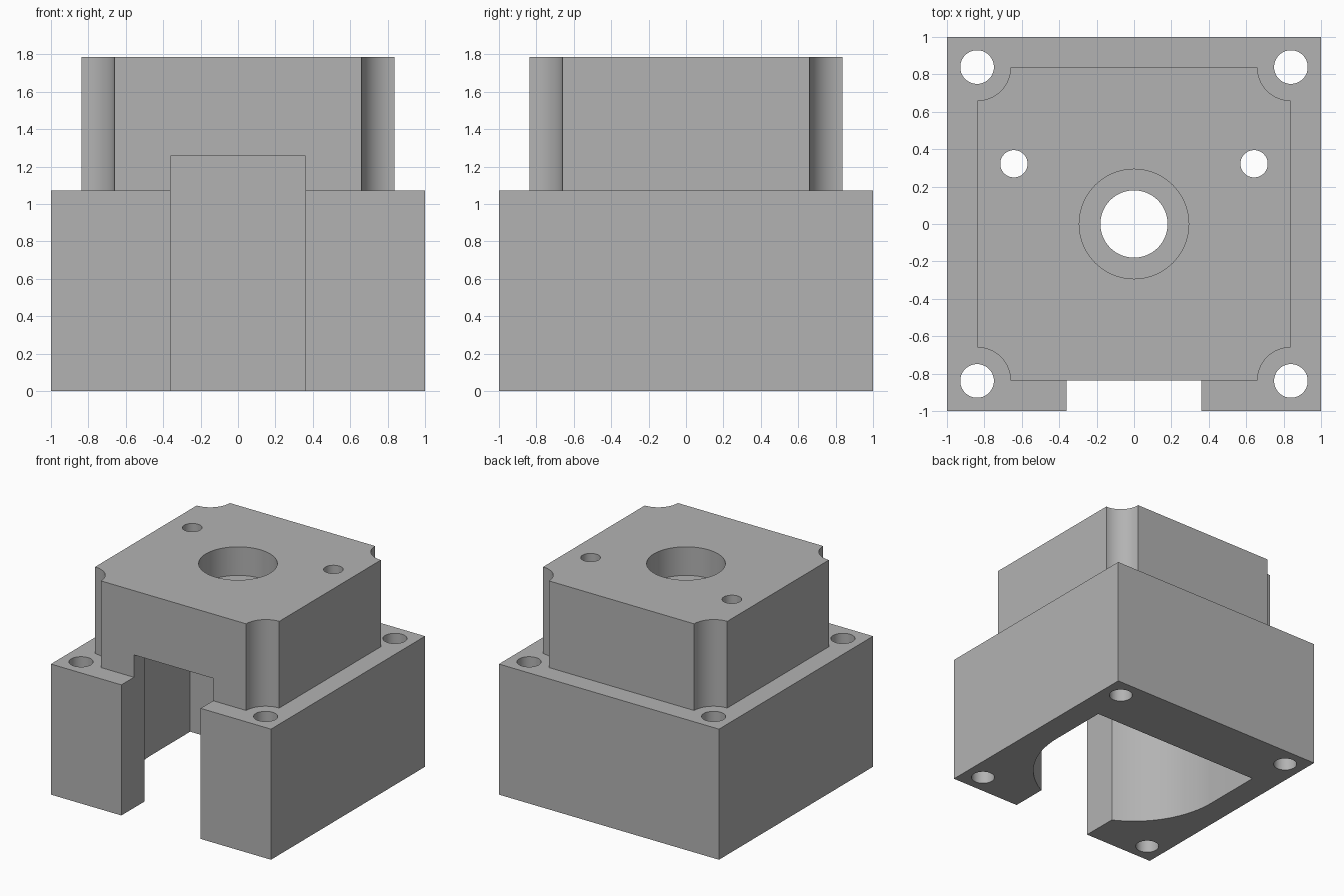
import bpy
import bmesh
from math import acos, cos, sin, pi, radians

default_cube = bpy.data.objects.get("Cube")
if default_cube:
    bpy.data.objects.remove(default_cube, do_unlink=True)

HEIGHT, SHOULDER, CEILING = 1.785, 1.073, 1.257
BLOCK, NOTCH_R = 0.837, 0.177
CAVITY_R, CAVITY_BACK, SLOT = 0.787, 0.503, 0.36

grey = bpy.data.materials.new("plain grey")
grey.use_nodes = True
colour = (0.45, 0.45, 0.45, 1)
grey.diffuse_color = colour
grey.node_tree.nodes["Principled BSDF"].inputs["Base Color"].default_value = colour


def arc(cx, cy, r, start, end, steps):
    """Points along an arc, both ends included."""
    angles = [start + (end - start) * i / steps for i in range(steps + 1)]
    return [(cx + r * cos(a), cy + r * sin(a)) for a in angles]


def prism(name, outline, z0, z1):
    """Extrude a closed outline from z0 to z1."""
    bm = bmesh.new()
    face = bm.faces.new([bm.verts.new((x, y, z0)) for x, y in outline])
    top = bmesh.ops.extrude_face_region(bm, geom=[face])["geom"]
    for v in top:
        if isinstance(v, bmesh.types.BMVert):
            v.co.z = z1
    bmesh.ops.recalc_face_normals(bm, faces=bm.faces[:])
    mesh = bpy.data.meshes.new(name)
    bm.to_mesh(mesh)
    bm.free()
    mesh.materials.append(grey)
    obj = bpy.data.objects.new(name, mesh)
    bpy.context.collection.objects.link(obj)
    return obj


def drill(name, x, y, r, z0, z1):
    return prism(name, arc(x, y, r, 0, 2 * pi, 64)[:-1], z0, z1)


def combine(body, tool, operation):
    """Apply a boolean and discard the tool."""
    tool.hide_render = True
    mod = body.modifiers.new(tool.name, 'BOOLEAN')
    mod.operation, mod.object, mod.solver = operation, tool, 'EXACT'
    bpy.context.view_layer.objects.active = body
    bpy.ops.object.modifier_apply(modifier=mod.name)
    bpy.data.objects.remove(tool, do_unlink=True)


# Square lower housing
housing = prism("housing", [(-1, -1), (1, -1), (1, 1), (-1, 1)], 0, SHOULDER)

# Upper block with a concave scoop at each corner
outline = []
for k, (sx, sy) in enumerate([(1, 1), (-1, 1), (-1, -1), (1, -1)]):
    start = radians(270 + 90 * k)
    outline += arc(sx * BLOCK, sy * BLOCK, NOTCH_R, start, start - pi / 2, 16)
combine(housing, prism("upper_block", outline, SHOULDER - 0.2, HEIGHT), 'UNION')

# Round-fronted cavity opening through the front slot
meet = acos(SLOT / CAVITY_R)
cavity = [(CAVITY_R, CAVITY_BACK), (-CAVITY_R, CAVITY_BACK)]
cavity += arc(0, 0, CAVITY_R, pi, 2 * pi - (pi - meet), 24)
cavity += [(-SLOT, -1.2), (SLOT, -1.2)]
cavity += arc(0, 0, CAVITY_R, 2 * pi - meet, 2 * pi, 24)
combine(housing, prism("cavity", cavity, -0.2, CEILING), 'DIFFERENCE')

# Stepped centre bore
combine(housing, drill("counterbore", 0, 0, 0.293, HEIGHT - 0.235, 2), 'DIFFERENCE')
combine(housing, drill("centre_hole", 0, 0, 0.18, 1, 2), 'DIFFERENCE')

# Mounting holes: two in the upper block, four in the corners
for sx in (-1, 1):
    combine(housing, drill("pin_hole", sx * 0.642, 0.322, 0.073, 1, 2), 'DIFFERENCE')
    for sy in (-1, 1):
        hole = drill("corner_hole", sx * 0.839, sy * 0.839, 0.09, -0.2, 1.5)
        combine(housing, hole, 'DIFFERENCE')

# Smooth the curved walls, keep edges sharp
bpy.ops.object.select_all(action='DESELECT')
housing.select_set(True)
bpy.context.view_layer.objects.active = housing
bpy.ops.object.shade_smooth_by_angle(angle=radians(30))
